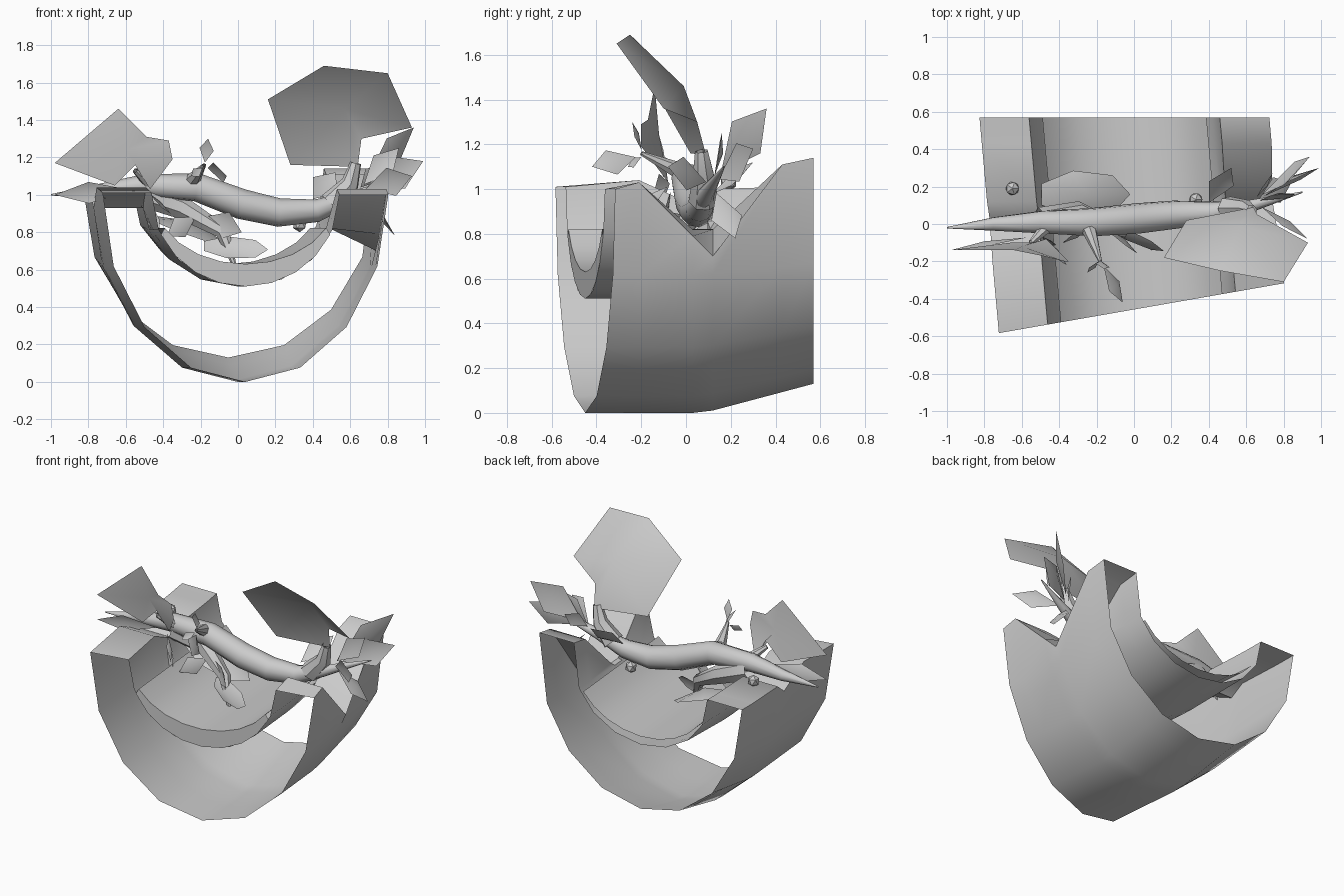
import bpy, math
from mathutils import Vector as V

if "Cube" in bpy.data.objects:
    bpy.data.objects.remove(bpy.data.objects["Cube"])


def mesh_object(name, verts, faces):
    me = bpy.data.meshes.new(name)
    me.from_pydata([tuple(v) for v in verts], [], faces)
    ob = bpy.data.objects.new(name, me)
    bpy.context.collection.objects.link(ob)
    bpy.ops.object.select_all(action='DESELECT')
    ob.select_set(True)
    bpy.context.view_layer.objects.active = ob
    bpy.ops.object.shade_smooth_by_angle(angle=math.radians(40))
    return ob


# Half ellipse hanging from z = 1, clipped by a margin angle at both ends
def half_ellipse(a, b, n, margin=0):
    angles = [math.pi + margin + (math.pi - 2 * margin) * i / n for i in range(n + 1)]
    return [(a * math.cos(t), 1 + b * math.sin(t)) for t in angles]


# Slanted front plane (y None) and sideways lean of the log
def place(x, y, z):
    yy = -.45 + .172 * x if y is None else y
    return (x - .09 * yy, yy, z)


# Hollow half log: outer U and inner trough joined at notched rims, open ends
def log_shell():
    outer = half_ellipse(.775, 1, 8)
    inner = half_ellipse(.51, .49, 8)[::-1]
    # y (None = slanted front), left and right rim heights
    stations = [(None, 1.01, 1), (-.21, 1.04, 1.03), (.03, .93, .79),
                (.12, 1, .7), (.43, 1.01, 1.11), (.57, 1.02, 1.14)]
    verts, faces = [], []
    ring = outer + inner
    n = len(ring)
    for y, left, right in stations:
        t = 0 if y is None else max(0, (y - .08) / .49)  # back rise
        for i, (x, z) in enumerate(ring):
            top = left if x < 0 else right
            if i >= len(outer):
                top = max(top, .82)
            if i in (0, len(outer) - 1, len(outer), n - 1):
                x *= 1 - .1 * max(0, 1 - top)
                z = top
            else:
                z = min(z + .13 * t * (1 - z), top)
            verts.append(place(x, y, z))
    for s in range(len(stations) - 1):
        for i in range(n):
            a, b = s * n + i, s * n + (i + 1) % n
            faces.append((a, b, b + n, a + n))
    mesh_object("log_shell", verts, faces)


# Filling that lines the trough, with its front edge closed
def trough_filling():
    low = half_ellipse(.51, .49, 8, .45)
    high = half_ellipse(.5, .37, 8, .5)
    n = len(low)
    verts = [place(x, None, z) for x, z in low + high]
    verts += [place(x, .57, z) for x, z in high]
    faces = [(r + i, r + i + 1, r + n + i + 1, r + n + i)
             for r in (0, n) for i in range(n - 1)]
    mesh_object("trough_filling", verts, faces)


# Tube along a path, its radius given by a rule over 0..1
def tube(name, path, radius, sides=7):
    verts, faces = [], []
    P = [V(p) for p in path]
    last = len(P) - 1
    for k, p in enumerate(P):
        d = (P[min(k + 1, last)] - P[max(k - 1, 0)]).normalized()
        u = d.cross(V((.2, 1, .1))).normalized()
        w = d.cross(u)
        for i in range(sides):
            a = 2 * math.pi * i / sides
            verts.append(p + (u * math.cos(a) + w * math.sin(a)) * radius(k / last))
    for k in range(last):
        for i in range(sides):
            a, b = k * sides + i, k * sides + (i + 1) % sides
            faces.append((a, b, b + sides, a + sides))
    mesh_object(name, verts, faces)


# Broad leaf: outline fanned around a centre point
def broad_leaf(name, centre, outline):
    n = len(outline)
    mesh_object(name, [centre] + outline,
                [(0, 1 + i, 1 + (i + 1) % n) for i in range(n)])


# Seven-sided leaf from a centre and two half axes, its edge dropping by a cup
def oval_leaf(name, centre, u, v, cup):
    c, u, v = V(centre), V(u), V(v)
    up = u.cross(v).normalized()
    ring = [c + u * math.cos(a) + v * math.sin(a) - up * cup
            for a in (2 * math.pi * i / 7 for i in range(7))]
    broad_leaf(name, c, ring)


# Cluster of pointed leaves from one base, each folded along its midrib
def leaf_cluster(name, base, tips, spread):
    b = V(base)
    for k, tip in enumerate(tips):
        d = V(tip) - b
        side = (V((.3, 1, .2)), V((1, .2, .6)))[k % 2]
        w = d.cross(side).normalized() * min(.1, d.length * spread)
        fold = d.cross(w).normalized() * w.length * .3
        b0 = b + d * .15
        m = b + d * .62
        mesh_object(f"{name}_{k + 1}", [b0, m - w, b + d, m + w, m - fold],
                    [(0, 1, 4), (1, 2, 4), (4, 2, 3), (0, 4, 3)])


log_shell()
trough_filling()

# Branch and its shoots
tube("main_branch", [(-1, -.02, 1), (-.75, 0, 1.02), (-.5, .01, 1.05),
                     (-.22, .01, 1.04), (.02, .03, .95), (.22, .05, .905),
                     (.42, .06, .915), (.6, .09, .98), (.9, .17, 1.1)],
     lambda t: .004 + .078 * max(0, math.sin(math.pi * t)) ** .9, 10)
tube("leaf_stalk", [(.5, .08, .95), (.6, .08, 1.06), (.63, .07, 1.17)],
     lambda t: .07 - .04 * t)
tube("front_twig", [(-.24, -.03, 1.08), (-.18, -.2, 1.16)],
     lambda t: .04 - .03 * t)
tube("hanging_shoot", [(-.5, .02, 1), (-.3, .06, .93), (-.08, -.03, .8),
                       (0, -.08, .57)], lambda t: .07 - .066 * t * t)
tube("left_stalk", [(-.45, 0, 1.04), (-.55, -.1, 1.13)],
     lambda t: .04 - .025 * t)

# Broad leaves
broad_leaf("large_right_leaf", (.57, -.01, 1.46),
           [(.16, -.18, 1.51), (.46, -.25, 1.69), (.8, -.31, 1.65),
            (.93, -.1, 1.36), (.66, .05, 1.3), (.64, .09, 1.15), (.28, .02, 1.16)])
broad_leaf("large_left_leaf", (-.6, -.12, 1.24),
           [(-.98, -.14, 1.17), (-.64, -.14, 1.46), (-.49, -.17, 1.31),
            (-.37, -.2, 1.29), (-.35, -.2, 1.19), (-.47, -.08, 1.03),
            (-.54, -.1, 1.17), (-.66, -.1, 1.05)])
oval_leaf("bowl_leaf", (-.25, .15, .86), (.25, 0, -.09), (0, .13, .02), .06)
oval_leaf("low_leaf", (-.03, -.09, .73), (.18, -.08, -.01), (0, .03, .06), .03)

# Pointed leaf clusters
leaf_cluster("right_leaf", (.64, .12, 1.02),
             [(.99, .3, 1.18), (.94, .36, 1.36), (.93, -.08, 1.1),
              (.84, .22, .78), (.86, .16, 1.25), (.74, .27, 1.15)], .22)
leaf_cluster("right_back_leaf", (.38, .08, .95), [(.52, .3, 1.12)], .25)
leaf_cluster("left_leaf", (-.5, -.06, 1.03),
             [(-.98, -.14, 1), (-.36, -.22, .9), (-.42, -.12, .75)], .12)
leaf_cluster("twig_leaf", (-.18, -.19, 1.15),
             [(-.16, -.24, 1.3), (-.06, -.42, 1.1), (-.25, -.26, 1.1)], .25)
leaf_cluster("shoot_leaf", (-.2, .01, .9),
             [(.02, -.16, .8), (-.38, -.1, .78)], .25)

# Small knobs on the rim and beneath the branch
for name, loc in (("rim_knob", (-.65, .19, 1.03)), ("branch_knob", (.33, .13, .84))):
    bpy.ops.mesh.primitive_ico_sphere_add(subdivisions=1, radius=.04, location=loc)
    bpy.context.object.name = name
